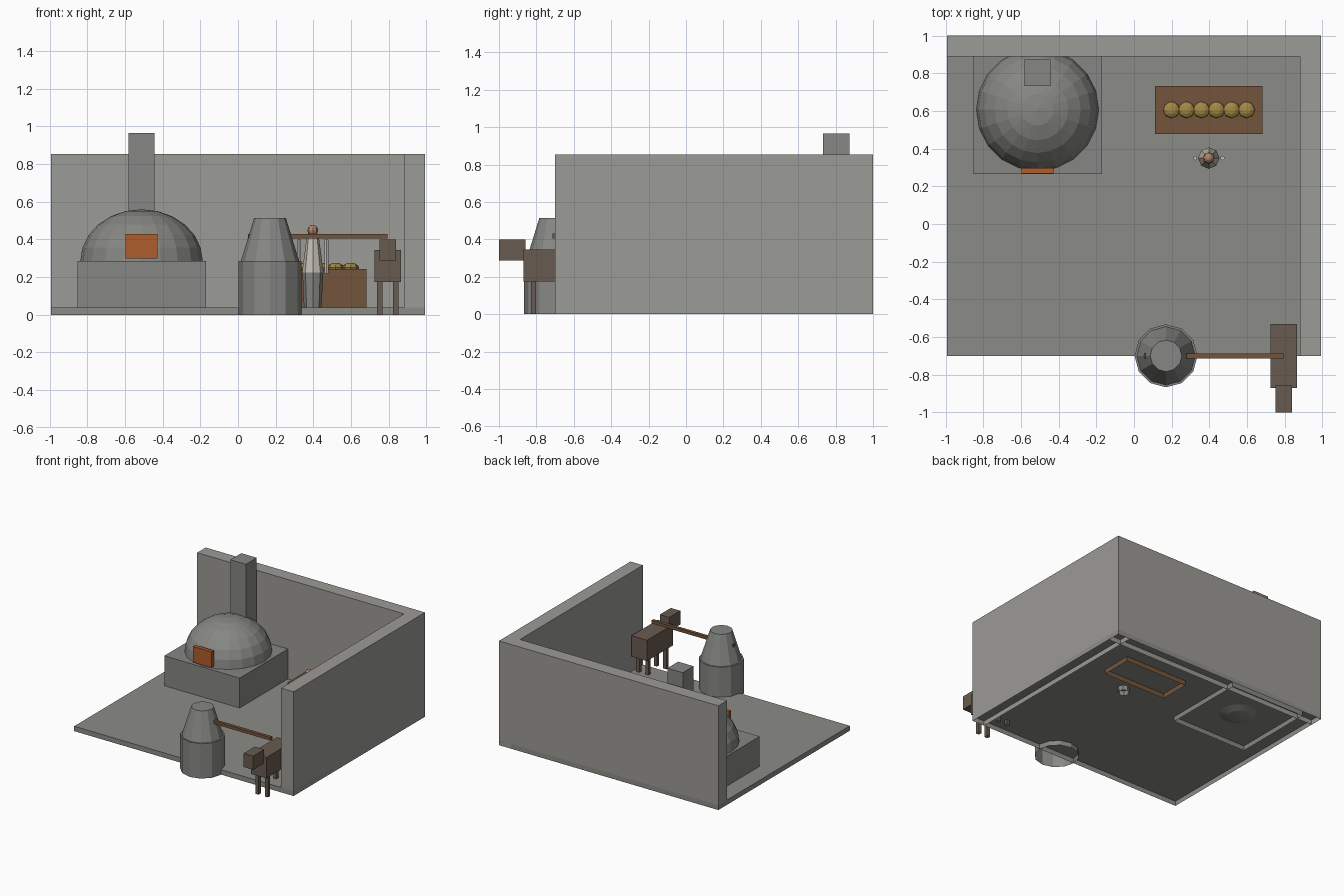
import bpy, bmesh
from mathutils import Vector

if "Cube" in bpy.data.objects:
    bpy.data.objects.remove(bpy.data.objects["Cube"])


def material(name, rgb):
    m = bpy.data.materials.new(name)
    m.diffuse_color = (*rgb, 1)
    m.use_nodes = True
    m.node_tree.nodes["Principled BSDF"].inputs["Base Color"].default_value = m.diffuse_color
    return m


plaster = material("plaster", (0.33, 0.325, 0.305))
paving = material("paving", (0.26, 0.26, 0.245))
stone = material("stone", (0.24, 0.24, 0.23))
wood = material("wood", (0.17, 0.09, 0.045))
ember = material("ember", (0.42, 0.11, 0.025))
crust = material("crust", (0.36, 0.25, 0.06))
hide = material("hide", (0.14, 0.105, 0.08))
skin = material("skin", (0.45, 0.24, 0.14))
cloth = material("cloth", (0.55, 0.52, 0.46))


def finish(name, mat):
    o = bpy.context.object
    o.name = name
    o.data.materials.append(mat)
    return o


def open_bottom(o):
    """Parts resting on z = 0 have no underside."""
    bm = bmesh.new()
    bm.from_mesh(o.data)
    down = [f for f in bm.faces if f.normal.z < -0.9]
    bmesh.ops.delete(bm, geom=down, context='FACES')
    bm.to_mesh(o.data)
    bm.free()


def box(name, x, y, z, mat):
    """Box from (min, max) pairs."""
    spans = (x, y, z)
    bpy.ops.mesh.primitive_cube_add(size=1, location=[(a + b) / 2 for a, b in spans])
    o = finish(name, mat)
    o.scale = [b - a for a, b in spans]
    if z[0] == 0:
        open_bottom(o)
    return o


def cone(name, x, y, z0, z1, r0, r1, sides, mat):
    bpy.ops.mesh.primitive_cone_add(vertices=sides, radius1=r0, radius2=r1,
                                    depth=z1 - z0, location=(x, y, (z0 + z1) / 2))
    o = finish(name, mat)
    if z0 == 0:
        open_bottom(o)
    return o


def ball(name, loc, size, seg, rings, mat):
    bpy.ops.mesh.primitive_uv_sphere_add(segments=seg, ring_count=rings, radius=1, location=loc)
    o = finish(name, mat)
    o.scale = size
    return o


# Room
box("floor", (-0.993, 0.993), (-0.70, 1.0), (0, 0.04), paving)
box("back_wall", (-0.993, 0.993), (0.89, 1.0), (0, 0.853), plaster)
box("right_wall", (0.88, 0.993), (-0.70, 1.0), (0, 0.853), plaster)

# Oven
OX, OY = -0.512, 0.607
box("oven_base", (OX - 0.341, OX + 0.341), (0.266, 0.948), (0, 0.285), stone)
ball("oven_dome", (OX, OY, 0.285), (0.325, 0.325, 0.275), 20, 12, stone)
box("oven_door", (OX - 0.084, OX + 0.084), (0.268, 0.298), (0.30, 0.43), ember)
box("chimney", (OX - 0.07, OX + 0.07), (0.733, 0.873), (0.42, 0.965), stone)

# Mill and its turning beam
cone("mill_base", 0.17, -0.70, 0, 0.285, 0.167, 0.167, 12, stone)
cone("mill_stone", 0.17, -0.70, 0.285, 0.515, 0.155, 0.084, 12, stone)
box("mill_beam", (0.053, 0.793), (-0.713, -0.687), (0.405, 0.43), wood)

# Donkey
DX = 0.795
box("donkey_body", (DX - 0.07, DX + 0.07), (-0.87, -0.53), (0.175, 0.345), hide)
box("donkey_head", (DX - 0.043, DX + 0.043), (-1.0, -0.858), (0.288, 0.40), hide)
for sx in (-1, 1):
    for sy in (-1, 1):
        x, y = DX + sx * 0.042, -0.70 + sy * 0.115
        box("donkey_leg", (x - 0.014, x + 0.014), (y - 0.014, y + 0.014), (0, 0.18), hide)

# Table with loaves
box("table", (0.112, 0.683), (0.478, 0.733), (0, 0.243), wood)
for i in range(6):
    ball("loaf", (0.199 + i * 0.0797, 0.606, 0.25), (0.045, 0.045, 0.026), 8, 6, crust)

# Baker
PX, PY = 0.397, 0.35
cone("baker_skirt", PX, PY, 0, 0.225, 0.045, 0.055, 8, stone)
cone("baker_torso", PX, PY, 0.225, 0.43, 0.057, 0.03, 8, cloth)
ball("baker_head", (PX, PY, 0.448), (0.029, 0.029, 0.029), 8, 6, skin)
for s in (-1, 1):
    x = PX + s * 0.072
    cone("baker_arm", x, PY, 0.22, 0.40, 0.012, 0.012, 6, cloth)
